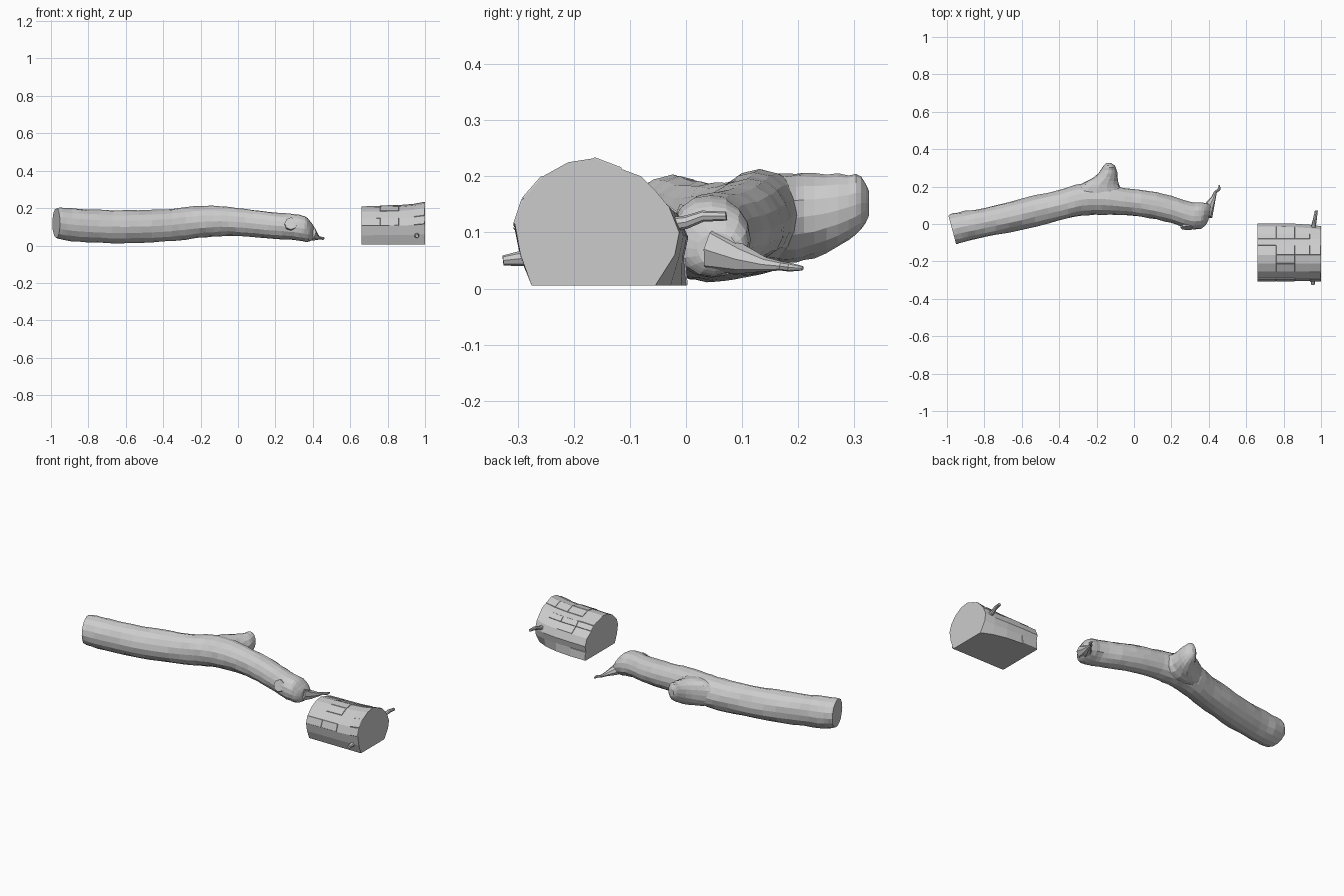
import bpy, bmesh, math, random
from mathutils import Vector

random.seed(4)
if "Cube" in bpy.data.objects:
    bpy.data.objects.remove(bpy.data.objects["Cube"])

wood = bpy.data.materials.new("pale_grey_wood")
wood.use_nodes = True
GREY = (0.6, 0.6, 0.6, 1)
wood.diffuse_color = GREY
wood.node_tree.nodes["Principled BSDF"].inputs["Base Color"].default_value = GREY


def finish(bm, name):
    bmesh.ops.recalc_face_normals(bm, faces=bm.faces)
    mesh = bpy.data.meshes.new(name)
    bm.to_mesh(mesh)
    bm.free()
    mesh.materials.append(wood)
    obj = bpy.data.objects.new(name, mesh)
    bpy.context.collection.objects.link(obj)
    return obj


def skin(bm, rings):
    """Bridge point rings into a closed tube; returns the side faces."""
    loops = [[bm.verts.new(p) for p in ring] for ring in rings]
    n = len(loops[0])
    sides = []
    for a, b in zip(loops, loops[1:]):
        for i in range(n):
            j = (i + 1) % n
            sides.append(bm.faces.new((a[i], a[j], b[j], b[i])))
    bm.faces.new(loops[0])
    bm.faces.new(loops[-1])
    return sides


def smooth_path(keys, steps):
    """Catmull-Rom interpolation of station tuples."""
    out = []
    for i in range(len(keys) - 1):
        p = [keys[max(0, min(len(keys) - 1, i + k))] for k in (-1, 0, 1, 2)]
        for s in range(steps):
            t = s / steps
            out.append([b + t / 2 * (c - a + t * (2 * a - 5 * b + 4 * c - d
                        + t * (3 * (b - c) + d - a))) for a, b, c, d in zip(*p)])
    return out + [list(keys[-1])]


def loft(name, keys, sides=16, steps=3, rough=0.03, along_y=False):
    """Stations: position along, centre across, centre z, radius across, radius z, slant."""
    rings = []
    for along, across, z, ra, rz, slant in smooth_path(keys, steps):
        ring = []
        for i in range(sides):
            ang = 2 * math.pi * i / sides
            k = 1 + random.uniform(-rough, rough)
            u, v = ra * k * math.cos(ang), rz * k * math.sin(ang)
            a, b = along + slant * u, across + u
            ring.append((b, a, z + v) if along_y else (a, b, z + v))
        rings.append(ring)
    bm = bmesh.new()
    skin(bm, rings)
    return finish(bm, name)


def twig(name, points):
    """Thin tapered stick through (position, radius) points."""
    rings = []
    heading = (Vector(points[-1][0]) - Vector(points[0][0])).normalized()
    u = heading.cross(Vector((0, 0, 1))).normalized()
    v = u.cross(heading)
    for pos, r in points:
        rings.append([Vector(pos) + r * (u * math.cos(k * math.pi / 4) + v * math.sin(k * math.pi / 4))
                      for k in range(8)])
    bm = bmesh.new()
    skin(bm, rings)
    return finish(bm, name)


# Long bent log with a slanted cut end
log = loft("log", [
    (-0.972, -0.03, 0.12, 0.076, 0.08, -0.27),
    (-0.93, -0.018, 0.115, 0.08, 0.086, -0.2),
    (-0.8, 0.008, 0.105, 0.079, 0.088, 0),
    (-0.6, 0.053, 0.1, 0.083, 0.087, 0),
    (-0.4, 0.1, 0.106, 0.082, 0.086, 0),
    (-0.28, 0.13, 0.118, 0.086, 0.087, 0),
    (-0.17, 0.134, 0.128, 0.085, 0.084, 0),
    (-0.05, 0.12, 0.129, 0.073, 0.076, 0),
    (0.08, 0.104, 0.118, 0.072, 0.073, 0),
    (0.2, 0.077, 0.106, 0.072, 0.07, 0),
    (0.3, 0.045, 0.098, 0.073, 0.07, 0),
    (0.36, 0.045, 0.088, 0.07, 0.068, 0.05),
    (0.39, 0.05, 0.075, 0.058, 0.05, 0.15),
    (0.405, 0.055, 0.07, 0.035, 0.03, 0.2)])

# Broken branch stub flaring out of the log
loft("branch_stub", [
    (0.12, -0.19, 0.125, 0.15, 0.075, 0),
    (0.18, -0.195, 0.125, 0.135, 0.08, 0),
    (0.21, -0.185, 0.128, 0.105, 0.078, 0),
    (0.25, -0.15, 0.134, 0.064, 0.07, 0),
    (0.29, -0.135, 0.145, 0.042, 0.058, 0),
    (0.312, -0.133, 0.152, 0.03, 0.048, 0),
    (0.326, -0.135, 0.152, 0.012, 0.022, 0)], along_y=True, steps=2)

# Torn splinter at the log's tip and a cut knot beside it
twig("splinter", [((0.38, 0.05, 0.07), 0.042), ((0.405, 0.1, 0.052), 0.026),
                  ((0.425, 0.14, 0.043), 0.013), ((0.435, 0.17, 0.04), 0.008),
                  ((0.455, 0.185, 0.038), 0.008), ((0.457, 0.208, 0.036), 0.004)])
twig("cut_knot", [((0.285, 0.03, 0.1), 0.04), ((0.283, -0.022, 0.118), 0.034)])

# Short stump: flat underside, rounded top, flared at one end
PROFILE = [(-0.275, 0.005), (-0.295, 0.06), (-0.305, 0.115), (-0.29, 0.16),
           (-0.255, 0.2), (-0.21, 0.225), (-0.165, 0.232), (-0.115, 0.213),
           (-0.08, 0.2), (-0.055, 0.175), (-0.03, 0.145), (-0.012, 0.1),
           (-0.02, 0.06), (-0.055, 0.005)]
rings = []
for x, height, bulge in ((0.66, 0.9, 1), (0.76, 0.91, 1), (0.86, 0.92, 0.85), (0.94, 0.95, 0.5), (1, 1, 0)):
    ring = []
    for i, (y, z) in enumerate(PROFILE):
        push = 0.055 if i == 13 else 0.016 if i > 9 else 0
        ring.append((x, y + push * bulge, 0.005 + (z - 0.005) * height))
    rings.append(ring)
bm = bmesh.new()
sides = skin(bm, rings)
bmesh.ops.recalc_face_normals(bm, faces=bm.faces)
# Raised bark strips
strips = [f for f in sides if f.normal.z > -0.3 and random.random() < 0.25]
bmesh.ops.inset_individual(bm, faces=strips, thickness=0.002, depth=0.003)
finish(bm, "stump")

# Twigs on the stump's sides
twig("back_twig", [((0.96, -0.04, 0.113), 0.013), ((0.962, 0.0, 0.118), 0.012),
                   ((0.968, 0.03, 0.129), 0.01), ((0.975, 0.072, 0.129), 0.008)])
twig("front_twig", [((0.955, -0.27, 0.056), 0.017), ((0.957, -0.326, 0.05), 0.009)])
